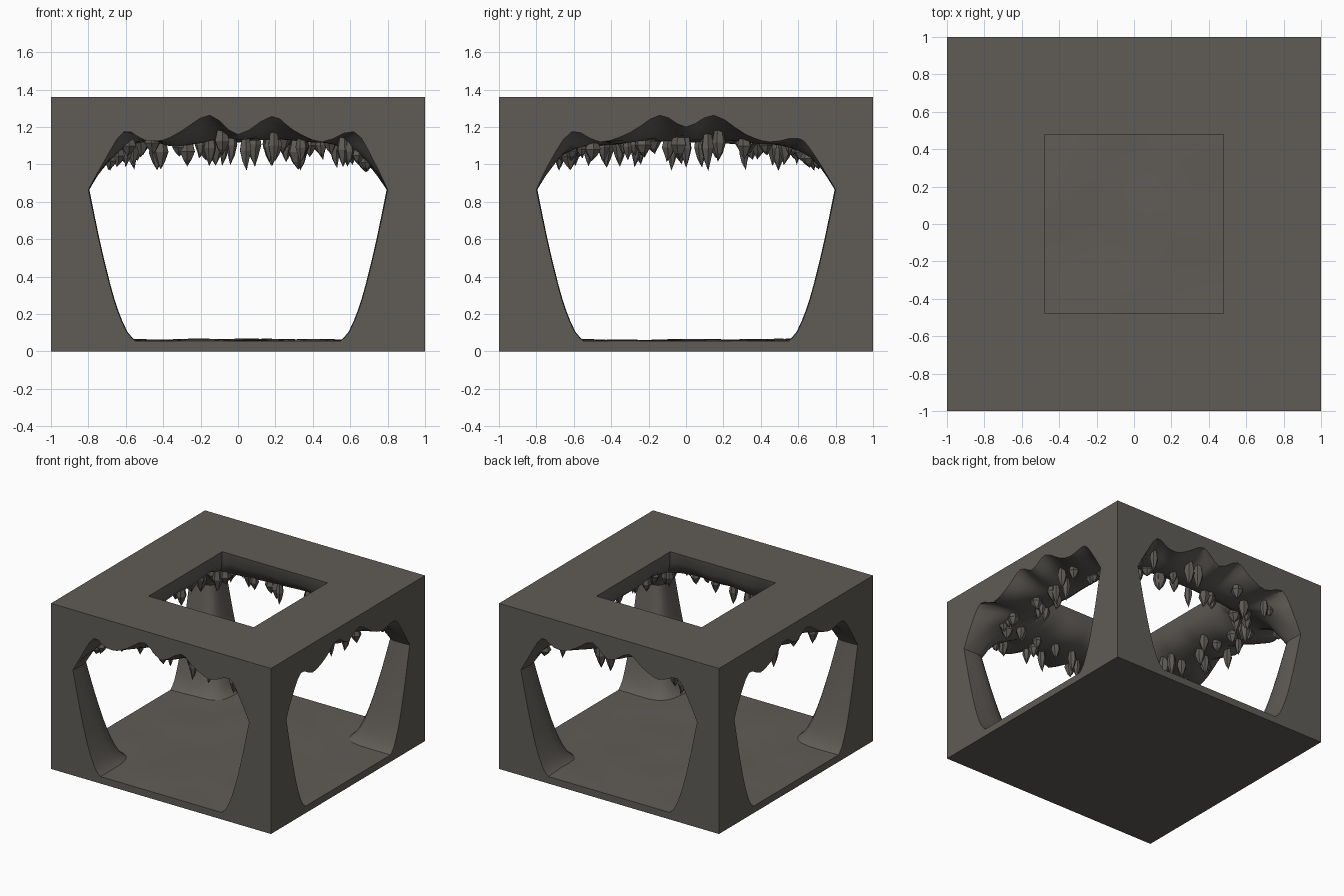
import bpy, bmesh, math, random
from mathutils import Vector, Matrix, noise

if "Cube" in bpy.data.objects:
    bpy.data.objects.remove(bpy.data.objects["Cube"])

random.seed(4)
TOP, FLOOR, HOLE = 1.36, 0.057, 0.478


def material(name, rgb):
    m = bpy.data.materials.new(name)
    m.diffuse_color = (*rgb, 1)
    m.use_nodes = True
    m.node_tree.nodes["Principled BSDF"].inputs["Base Color"].default_value = m.diffuse_color
    return m


ROCK = material("grey_brown_rock", (0.117, 0.107, 0.096))


def finish(name, bm, smooth=None):
    me = bpy.data.meshes.new(name)
    bm.to_mesh(me)
    bm.free()
    me.materials.append(ROCK)
    ob = bpy.data.objects.new(name, me)
    bpy.context.collection.objects.link(ob)
    if smooth:
        bpy.ops.object.select_all(action='DESELECT')
        ob.select_set(True)
        bpy.context.view_layer.objects.active = ob
        bpy.ops.object.shade_smooth_by_angle(angle=math.radians(smooth))
    return ob


def orient(bm, target, sign=1):
    """Turn every face toward (or away from) a target point."""
    for f in bm.faces:
        f.normal_update()
        c = f.calc_center_median()
        if f.normal.dot(target(c) - c) * sign < 0:
            f.normal_flip()


def catmull(pts, n=3):
    out = []
    for i in range(len(pts) - 1):
        p0, p1, p2, p3 = (Vector(pts[max(0, min(len(pts) - 1, i + d))]) for d in (-1, 0, 1, 2))
        for j in range(n):
            t = j / n
            out.append(0.5 * (2 * p1 + (p2 - p0) * t + (2 * p0 - 5 * p1 + 4 * p2 - p3) * t * t
                              + (3 * p1 - p0 - 3 * p2 + p3) * t ** 3))
    return out + [Vector(pts[-1])]


# Opening profile: jagged arch above, tapering jambs below
ARCH_A = catmull([(-.8, .865), (-.72, 1.01), (-.61, 1.175), (-.5, 1.13), (-.4, 1.13), (-.3, 1.18),
                  (-.15, 1.263), (0, 1.16), (.18, 1.257), (.3, 1.18), (.45, 1.12), (.62, 1.175),
                  (.72, 1.03), (.8, .865)])
ARCH_B = catmull([(-.8, .865), (-.73, 1.01), (-.61, 1.175), (-.46, 1.12), (-.3, 1.17), (-.14, 1.263),
                  (0, 1.2), (.15, 1.263), (.32, 1.16), (.45, 1.12), (.6, 1.14), (.68, 1.06), (.8, .865)])
JAMB = catmull([(.8, .865), (.745, .6), (.69, .37), (.645, .22), (.595, .105), (.55, FLOOR)], 2)
SPIN = [Matrix.Rotation(k * math.pi / 2, 4, 'Z') for k in range(4)]

# Outer block: four pierced walls, base, top with square hole
bm = bmesh.new()


def face(pts):
    bm.faces.new([bm.verts.new(p) for p in pts])


for k, R in enumerate(SPIN):
    arch = ARCH_B if k % 2 else ARCH_A
    wall = lambda pts: face([R @ Vector((x, -1, z)) for x, z in pts])
    wall([(-1, .865)] + [tuple(p) for p in arch] + [(1, .865), (1, TOP), (-1, TOP)])
    for s in (-1, 1):
        wall([(s, 0), (s, .865)] + [(s * p.x, p.y) for p in JAMB] + [(s * .55, 0)])
    wall([(-.55, 0), (.55, 0), (.55, FLOOR), (-.55, FLOOR)])
    face([R @ Vector(p) for p in ((-1, -1, TOP), (1, -1, TOP), (HOLE, -HOLE, TOP), (-HOLE, -HOLE, TOP))])
face([(-1, -1, 0), (1, -1, 0), (1, 1, 0), (-1, 1, 0)])
bmesh.ops.remove_doubles(bm, verts=bm.verts, dist=1e-4)
orient(bm, lambda c: Vector((c.x * .9, c.y * .9, .7)), -1)
finish("outer_block", bm)

# Uneven cave floor
bm = bmesh.new()
bmesh.ops.create_grid(bm, x_segments=24, y_segments=24, size=1)
for v in bm.verts:
    rim = min(1, (1 - max(abs(v.co.x), abs(v.co.y))) * 5)
    v.co.z = FLOOR + rim * (.004 + .012 * noise.noise(v.co * 2.5))
finish("cave_floor", bm, 40)


def pillar_curve(e, z, n=8):
    """Rounded corner running from one opening's edge to the next."""
    a, b, c = Vector((e, -1, z)), Vector((1, -e, z)), Vector((e - .015, -e + .015, z))
    return [a * (1 - t) ** 3 + c * 3 * t * (1 - t) + b * t ** 3 for t in (i / n for i in range(n + 1))]


# Corner pillars, lofted down from arch spring to floor
bm = bmesh.new()
for R in SPIN:
    rows = [[bm.verts.new(R @ p) for p in pillar_curve(j.x, j.y)] for j in JAMB]
    for r0, r1 in zip(rows, rows[1:]):
        for i in range(len(r0) - 1):
            bm.faces.new((r0[i], r0[i + 1], r1[i + 1], r1[i]))
orient(bm, lambda c: Vector((0, 0, .6)))
finish("corner_pillars", bm, 40)

# Sagging ceiling ring between the arches and the roof hole
loop = []
for k, R in enumerate(SPIN):
    arch = ARCH_B if k % 2 else ARCH_A
    loop += [R @ Vector((p.x, -1, p.y)) for p in arch[:-1]]
    loop += [R @ p for p in pillar_curve(.8, .865)[:-1]]
PROFILE = [(0, 1, 0), (.12, .7, 1.13), (.28, .35, 1.12), (.45, .12, 1.115), (.62, 0, 1.12),
           (.78, 0, 1.15), (.9, 0, 1.2), (.97, 0, 1.27), (1, 0, TOP)]


def ceiling_point(p, t, w, z):
    m = HOLE / max(abs(p.x), abs(p.y))
    xy = p.lerp(p * m, t)
    q = Vector((xy.x, xy.y, p.z * w + z * (1 - w)))
    if 0 < t < 1:
        q.z += .035 * noise.noise(q * 4)
    return q


bm = bmesh.new()
rows = [[bm.verts.new(ceiling_point(p, *pr)) for p in loop] for pr in PROFILE]
n = len(loop)
for r0, r1 in zip(rows, rows[1:]):
    for i in range(n):
        bm.faces.new((r0[i], r0[(i + 1) % n], r1[(i + 1) % n], r1[i]))
orient(bm, lambda c: Vector((c.x * .7, c.y * .7, 0)))
finish("cave_ceiling", bm, 40)

# Faceted stalactites hanging all round the ring
bm = bmesh.new()
COUNT = 92
for i in range(COUNT):
    p = loop[int((i + random.random() * .7) * n / COUNT) % n]
    q = ceiling_point(p, *random.choice(PROFILE[2:6]))
    tip = random.uniform(.965, 1.06)
    rad, sides, turn = random.uniform(.028, .05), 6, random.random() * 6
    root = q.z + .03
    h = max(.09, root - tip)
    rings = []
    for down, w in ((0, .6), (.45, 1), (.75, .55)):
        rings.append([bm.verts.new((q.x + rad * w * math.cos(turn + a * math.tau / sides),
                                    q.y + rad * w * math.sin(turn + a * math.tau / sides),
                                    root - h * down)) for a in range(sides)])
    end = bm.verts.new((q.x + random.uniform(-.01, .01), q.y + random.uniform(-.01, .01), root - h))
    for a in range(sides):
        b = (a + 1) % sides
        for r0, r1 in zip(rings, rings[1:]):
            bm.faces.new((r0[b], r0[a], r1[a], r1[b]))
        bm.faces.new((rings[-1][b], rings[-1][a], end))
bmesh.ops.recalc_face_normals(bm, faces=bm.faces)
finish("stalactites", bm)
